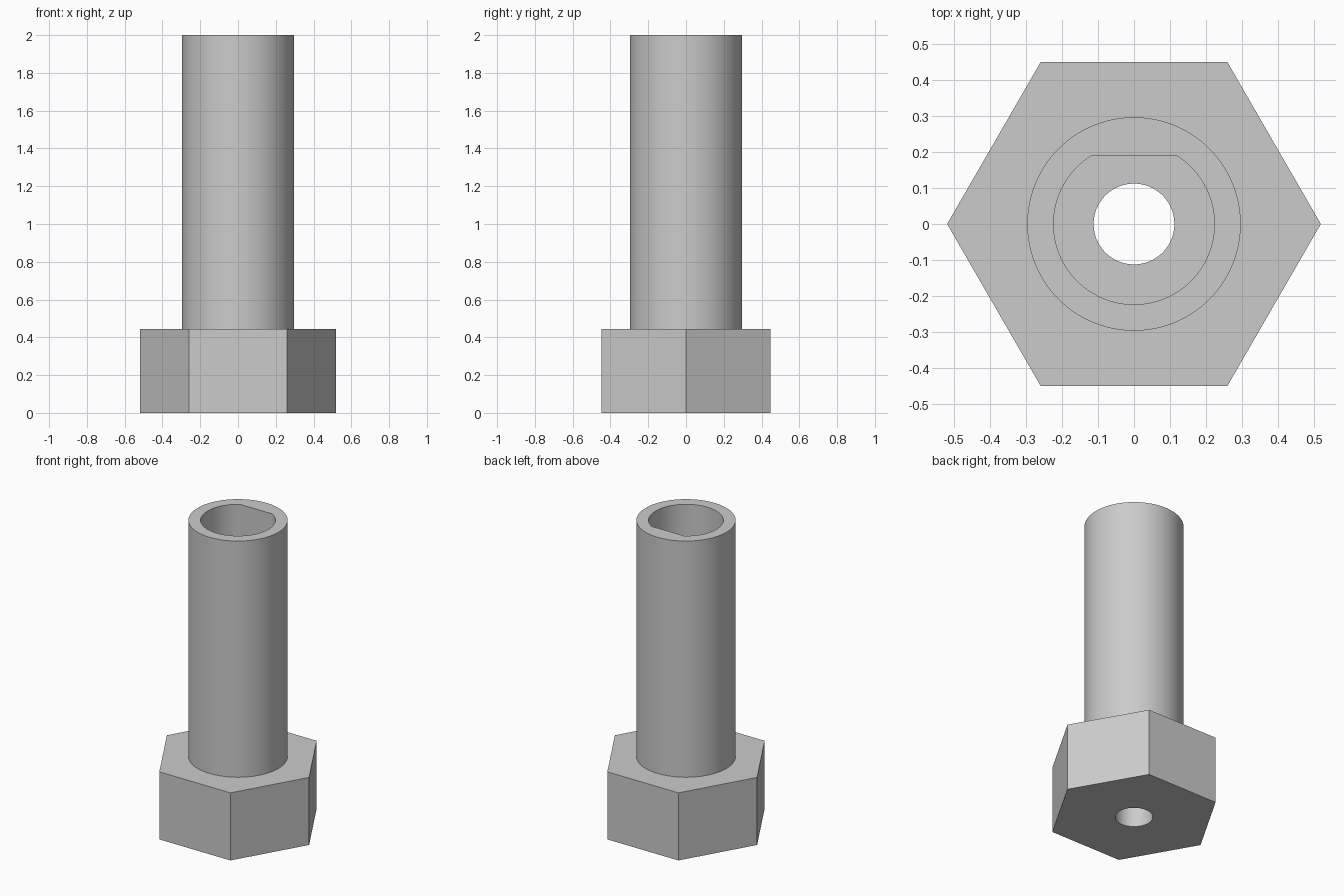
import bpy, bmesh, math

if "Cube" in bpy.data.objects:
    bpy.data.objects.remove(bpy.data.objects["Cube"])

SEG = 96
HEX_R, HEX_H = 0.518, 0.445
SHAFT_R, BORE_R, HOLE_R = 0.296, 0.223, 0.112
FLAT_Y = 0.189

steel = bpy.data.materials.new("grey_metal")
steel.diffuse_color = (0.6, 0.6, 0.6, 1)
steel.use_nodes = True
steel.node_tree.nodes["Principled BSDF"].inputs["Base Color"].default_value = steel.diffuse_color


def circle(r, n=SEG):
    return [(r * math.cos(2 * math.pi * i / n), r * math.sin(2 * math.pi * i / n)) for i in range(n)]


def prism(name, outline, z0, z1):
    """Extrude a flat outline from z0 to z1."""
    bm = bmesh.new()
    base = bm.faces.new([bm.verts.new((x, y, z0)) for x, y in outline])
    top = bmesh.ops.extrude_face_region(bm, geom=[base], use_keep_orig=True)["geom"]
    for v in top:
        if isinstance(v, bmesh.types.BMVert):
            v.co.z = z1
    bmesh.ops.recalc_face_normals(bm, faces=bm.faces)
    mesh = bpy.data.meshes.new(name)
    bm.to_mesh(mesh)
    bm.free()
    mesh.materials.append(steel)
    ob = bpy.data.objects.new(name, mesh)
    bpy.context.collection.objects.link(ob)
    return ob


def combine(target, other, operation):
    """Apply a boolean and discard the helper."""
    mod = target.modifiers.new(operation, "BOOLEAN")
    mod.object, mod.operation, mod.solver = other, operation, "EXACT"
    bpy.context.view_layer.objects.active = target
    bpy.ops.object.modifier_apply(modifier=mod.name)
    bpy.data.objects.remove(other)


# Hexagonal head with a round shaft
bolt = prism("hex_bolt_sleeve", circle(HEX_R, 6), 0, HEX_H)
combine(bolt, prism("shaft", circle(SHAFT_R), 0.2, 2), "UNION")

# D-shaped bore: an arc closed by a straight flat on the back side
a = math.asin(FLAT_Y / BORE_R)
sweep = math.pi + 2 * a
d_shape = [(BORE_R * math.cos(math.pi - a + sweep * i / SEG),
            BORE_R * math.sin(math.pi - a + sweep * i / SEG)) for i in range(SEG + 1)]
combine(bolt, prism("bore_cutter", d_shape, HEX_H, 2.2), "DIFFERENCE")

# Narrow hole through the head
combine(bolt, prism("hole_cutter", circle(HOLE_R, 64), -0.2, 1), "DIFFERENCE")

# Smooth round walls, sharp corners
bpy.ops.object.select_all(action="DESELECT")
bolt.select_set(True)
bpy.context.view_layer.objects.active = bolt
bpy.ops.object.shade_smooth_by_angle(angle=math.radians(25))
